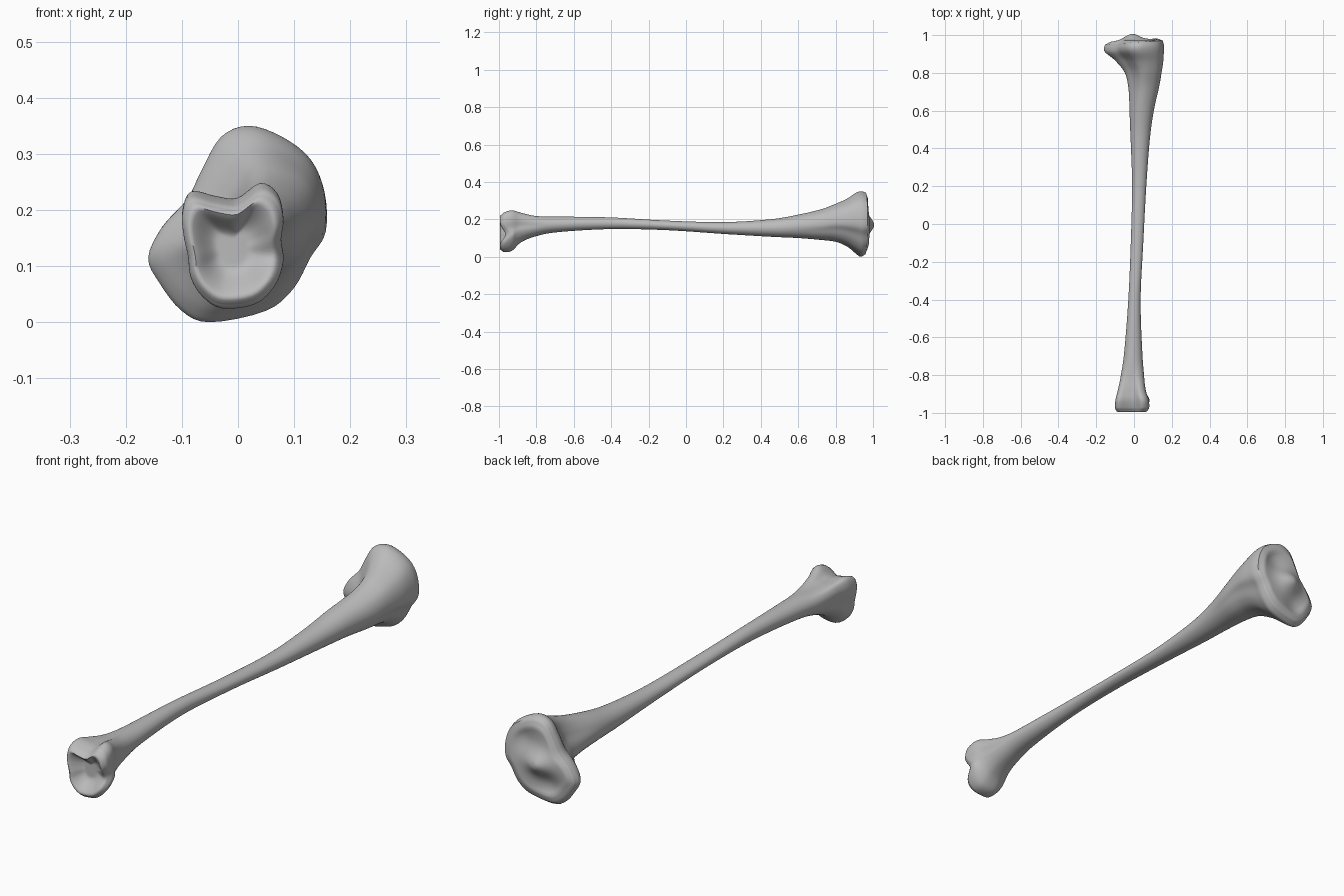
import bpy
import bmesh
from math import cos, sin, pi, exp

if "Cube" in bpy.data.objects:
    bpy.data.objects.remove(bpy.data.objects["Cube"], do_unlink=True)

RING = 64        # points around the bone
STEPS = 7        # rings between two stations

# Stations along the bone, in hundredths: y, left x, right x, low z, high z
stations = [
    (-98.5, -9.6, 7.6, 3.2, 22.6), (-97, -10, 8.1, 2.4, 23.8),
    (-93, -9.8, 7.8, 3.2, 24.8), (-88, -8.6, 6.3, 7.8, 23.6),
    (-80, -7, 5.4, 11, 22), (-68, -5.2, 4.4, 13.2, 21.5),
    (-40, -3, 3.5, 14.8, 21), (-10, -1.7, 4.9, 14.2, 19.3),
    (20, -1, 6.5, 12.2, 18.5), (45, -1.8, 8.4, 10.7, 20),
    (60, -2.5, 10.5, 10, 22.5), (72, -3.2, 13.2, 9, 25.3),
    (80, -5, 14.6, 8, 28.3), (86, -9.5, 15.5, 5.5, 31),
    (91, -14.6, 15.8, 1.8, 34.2), (94, -16, 15.8, 0, 35),
    (96.5, -15.2, 15.2, 1.2, 34.2),
]

# Outlines of the two joint ends, clockwise from the top
upper_outline = [(2, 35), (8, 33), (13, 29), (15.5, 23), (15.7, 16), (13, 11.5),
                 (10, 6), (5, 2), (-5, 0), (-10, 2), (-14, 7), (-16, 11.5),
                 (-13.5, 17), (-9, 22), (-6.5, 27), (-3, 33)]
lower_outline = [(0, 21.8), (4, 24.7), (7, 23), (8, 19), (7.6, 15), (8, 11),
                 (6.5, 6.5), (3, 3), (-3, 2.2), (-6.5, 4.5), (-8.5, 8), (-9, 12),
                 (-9.8, 16), (-10, 20), (-8.5, 23.2), (-4, 22.2)]
shaft_outline = [(sin(i * pi / 8), cos(i * pi / 8)) for i in range(16)]


def spline(a, b, c, d, t):
    """Smooth blend from b to c for tuples of any length."""
    return tuple(q + 0.5 * t * (r - p + t * (2 * p - 5 * q + 4 * r - s
                 + t * (3 * (q - r) + s - p))) for p, q, r, s in zip(a, b, c, d))


def smooth(low, high, v):
    t = min(max((v - low) / (high - low), 0), 1)
    return t * t * (3 - 2 * t)


def bump(x, z, cx, cz, rx, rz):
    return exp(-((x - cx) / rx) ** 2 - ((z - cz) / rz) ** 2)


def sample(outline):
    """Round the outline off and fit it into a unit square."""
    n = len(outline)
    pts = []
    for k in range(RING):
        i, t = divmod(k * n / RING, 1)
        pts.append(spline(*(outline[(int(i) + j) % n] for j in (-1, 0, 1, 2)), t))
    lo = [min(p[a] for p in pts) for a in (0, 1)]
    hi = [max(p[a] for p in pts) for a in (0, 1)]
    return [tuple((p[a] - lo[a]) / (hi[a] - lo[a]) for a in (0, 1)) for p in pts]


upper, lower, shaft = map(sample, (upper_outline, lower_outline, shaft_outline))


def section(station):
    """One ring of points: shaft shape blended into the joint shapes."""
    y, x0, x1, z0, z1 = (v / 100 for v in station)
    up, low = smooth(0.5, 0.92, y), smooth(-0.7, -0.95, y)
    ring = []
    for s, u, d in zip(shaft, upper, lower):
        fx, fz = (s[a] + up * (u[a] - s[a]) + low * (d[a] - s[a]) for a in (0, 1))
        ring.append((x0 + fx * (x1 - x0), y, z0 + fz * (z1 - z0)))
    return ring


def shape_ends(x, y, z):
    """Tilt the upper plateau and hollow the small side notch at the lower end."""
    y += smooth(0.86, 0.96, y) * 0.07 * (x - 0.06)
    y += smooth(-0.9, -0.98, y) * 0.035 * bump(x, z, 0.08, 0.12, 0.04, 0.035)
    return x, y, z


def cap(ring, centre, relief):
    """Rings closing an end towards its centre, with surface relief."""
    rings = []
    for k in range(1, 16):
        s = 1 - k / 16
        row = []
        for x, y, z in ring:
            px = centre[0] + (x - centre[0]) * s
            pz = centre[1] + (z - centre[1]) * s
            row.append((px, y + relief(px, pz, s), pz))
        rings.append(row)
    return rings


def upper_relief(x, z, s):
    edge = 0.013 * smooth(1, 0.8, s)
    ridge = 0.034 * bump(x, z, -0.01, 0.17, 0.055, 0.045)
    dishes = bump(x, z, 0.06, 0.25, 0.06, 0.06) + bump(x, z, -0.05, 0.08, 0.06, 0.05)
    return edge + smooth(1, 0.7, s) * (ridge - 0.016 * dishes)


def lower_relief(x, z, s):
    return -0.012 * smooth(1, 0.9, s) + 0.045 * smooth(0.95, 0.3, s)


# Rings along the whole bone
last = len(stations) - 1
rings = []
for i in range(last):
    keys = [stations[min(max(i + j, 0), last)] for j in (-1, 0, 1, 2)]
    rings += [section(spline(*keys, k / STEPS)) for k in range(STEPS)]
rings.append(section(stations[last]))
rings = (cap(rings[0], (-0.01, 0.13), lower_relief)[::-1] + rings
         + cap(rings[-1], (0, 0.17), upper_relief))

# Skin the rings into one closed surface
bm = bmesh.new()
rows = [[bm.verts.new(shape_ends(*p)) for p in ring] for ring in rings]
for a, b in zip(rows, rows[1:]):
    for k in range(RING):
        n = (k + 1) % RING
        bm.faces.new((a[k], a[n], b[n], b[k]))
bm.faces.new(rows[0])
bm.faces.new(rows[-1])
bmesh.ops.recalc_face_normals(bm, faces=bm.faces)
mesh = bpy.data.meshes.new("leg_bone")
bm.to_mesh(mesh)
bm.free()
bone = bpy.data.objects.new("leg_bone", mesh)
bpy.context.collection.objects.link(bone)

# Plain grey bone colour
grey = bpy.data.materials.new("bone_grey")
grey.use_nodes = True
colour = (0.5, 0.5, 0.5, 1)
grey.diffuse_color = colour
grey.node_tree.nodes["Principled BSDF"].inputs["Base Color"].default_value = colour
mesh.materials.append(grey)

bpy.context.view_layer.objects.active = bone
bone.select_set(True)
bpy.ops.object.shade_smooth_by_angle(angle=pi / 3)
